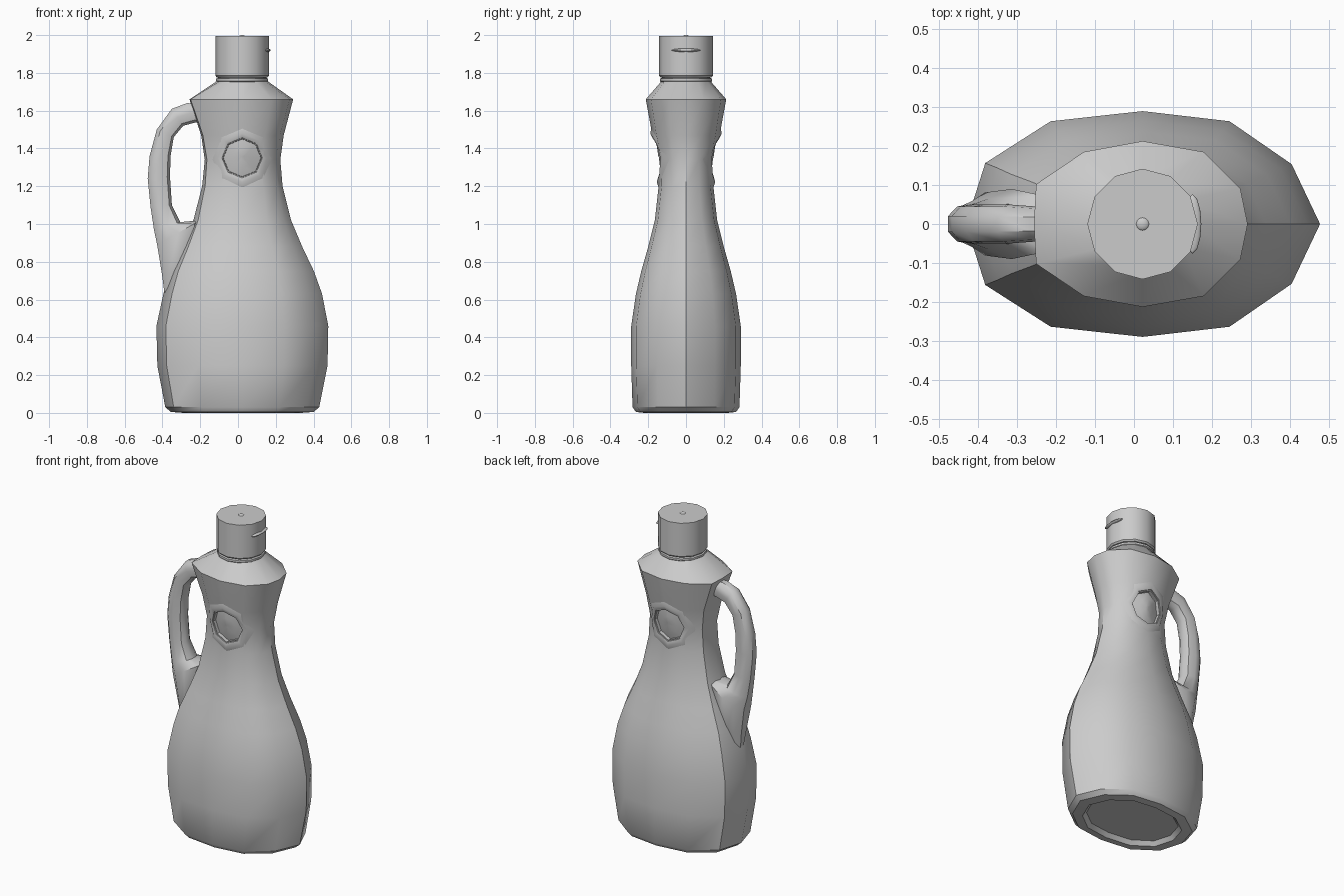
import bpy, bmesh, math
from mathutils import Vector
from mathutils.bvhtree import BVHTree

if "Cube" in bpy.data.objects:
    bpy.data.objects.remove(bpy.data.objects["Cube"])

CX = 0.022  # axis of the neck and cap


def loft(name, rings, wrap=False):
    """Skin a list of equal-length vertex rings; cap the ends or wrap round."""
    bm = bmesh.new()
    vs = [[bm.verts.new(p) for p in r] for r in rings]
    n = len(vs[0])
    pairs = list(zip(vs, vs[1:])) + ([(vs[-1], vs[0])] if wrap else [])
    for a, b in pairs:
        for i in range(n):
            j = (i + 1) % n
            bm.faces.new((a[i], a[j], b[j], b[i]))
    if not wrap:
        bm.faces.new(vs[0])
        bm.faces.new(vs[-1])
    bmesh.ops.recalc_face_normals(bm, faces=bm.faces)
    me = bpy.data.meshes.new(name)
    bm.to_mesh(me)
    bm.free()
    ob = bpy.data.objects.new(name, me)
    bpy.context.collection.objects.link(ob)
    return ob


def smooth(ob, angle=35):
    bpy.ops.object.select_all(action='DESELECT')
    ob.select_set(True)
    bpy.context.view_layer.objects.active = ob
    bpy.ops.object.shade_smooth_by_angle(angle=math.radians(angle))


# Unit quarter outlines (right side, left side): low body, shoulder, round neck
OUTLINES = [
    ([(1, 0), (.84, .53), (.49, .91), (0, 1)], [(1, 0), (.89, .54), (.52, .91)]),
    ([(1, 0), (.93, .43), (.58, .87), (0, 1)], [(1, 0), (.98, .48), (.54, .87)]),
    ([(1, 0), (.866, .5), (.5, .866), (0, 1)], [(1, 0), (.866, .5), (.5, .866)]),
]


def outline(z, xl, xr, yr):
    a, b, t = 0, 1, min(max((z - .9) / .76, 0), 1)
    if z > 1.7:
        a = b = 2
    mix = lambda s: [Vector(p).lerp(Vector(q), t) for p, q in zip(OUTLINES[a][s], OUTLINES[b][s])]
    right, left = mix(0), mix(1)
    half = [(CX + (xr - CX) * p.x, yr * p.y) for p in right]
    half += [(CX - (CX - xl) * p.x, yr * p.y) for p in reversed(left)]
    ring = half + [(x, -y) for x, y in reversed(half[1:-1])]
    return [(x, y, z) for x, y in ring]


# Body: z, left x, right x, half depth
body = loft("bottle_body", [outline(*s) for s in [
    (.025, -.27, .31, .20), (.0, -.29, .335, .22), (.005, -.355, .40, .265), (.03, -.385, .43, .283),
    (.25, -.427, .474, .29), (.46, -.432, .478, .29), (.63, -.395, .445, .265),
    (.75, -.358, .402, .237), (.88, -.298, .34, .2), (1.02, -.236, .281, .165),
    (1.2, -.19, .236, .145), (1.34, -.176, .224, .146), (1.47, -.195, .242, .178),
    (1.66, -.257, .292, .213), (1.765, -.1, .144, .122)]])

# Dimples on front and back, following the body surface
bm = bmesh.new()
bm.from_mesh(body.data)
tree = BVHTree.FromBMesh(bm)
bm.free()


def octagon(side, r, lift=None, y=None):
    ring = []
    for i in range(8):
        a = i * math.tau / 8
        x, z = CX + r * math.cos(a), 1.35 + r * math.sin(a)
        hit = tree.ray_cast(Vector((x, side, z)), Vector((0, -side, 0)))[0]
        ring.append((x, side * y if y else hit.y + side * lift, z))
    return ring


for side, label in ((-1, "front"), (1, "back")):
    cutter = loft("dimple_cutter", [octagon(side, .1, y=.4), octagon(side, .1, lift=-.022),
                                    octagon(side, .05, lift=-.008), octagon(side, .01, lift=-.004)])
    cut = body.modifiers.new("dimple", 'BOOLEAN')
    cut.operation, cut.object, cut.solver = 'DIFFERENCE', cutter, 'EXACT'
    bpy.context.view_layer.objects.active = body
    bpy.ops.object.modifier_apply(modifier=cut.name)
    bpy.data.objects.remove(cutter)
    smooth(loft(label + "_dimple_rim", [octagon(side, .16, -.002), octagon(side, .13, .009),
                                        octagon(side, .107, .004), octagon(side, .099, -.022)], wrap=True), 50)
smooth(body)

# Handle: outer x, z, inner x, z, half width
rings = []
for ox, oz, ix, iz, w in [
        (-.19, 1.635, -.16, 1.55, .042), (-.27, 1.64, -.235, 1.535, .045), (-.35, 1.61, -.29, 1.52, .05),
        (-.43, 1.5, -.34, 1.46, .05), (-.468, 1.36, -.357, 1.36, .05), (-.478, 1.24, -.36, 1.25, .05),
        (-.463, 1.09, -.35, 1.1, .053), (-.445, .97, -.305, 1.01, .065),
        (-.428, .89, -.2, 1.02, .09), (-.402, .73, -.25, .76, .062), (-.385, .6, -.3, .6, .03)]:
    o, i = Vector((ox, 0, oz)), Vector((ix, 0, iz))
    c, h = (o + i) / 2, (o - i) / 2
    rings.append([c + h * u + Vector((0, w * v, 0)) for u, v in
                  [(1, .4), (.6, .9), (0, 1), (-.75, .8), (-1, .35),
                   (-1, -.35), (-.75, -.8), (0, -1), (.6, -.9), (1, -.4)]])
smooth(loft("handle", rings), 40)


# Cap and collar, twelve sided
def turned(name, profile):
    ob = loft(name, [[(CX + r * math.cos(k * math.tau / 12), r * math.sin(k * math.tau / 12), z)
                      for k in range(12)] for r, z in profile])
    smooth(ob)


turned("neck_collar", [(.12, 1.74), (.138, 1.757), (.138, 1.769), (.128, 1.773), (.128, 1.79)])
turned("cap", [(.134, 1.776), (.142, 1.785), (.142, 1.994)])

# Nub on the cap top and thumb tab on its side
for name, loc, scale in (("cap_nub", (CX, 0, 1.99), (.018, .018, .01)),
                         ("cap_tab", (.15, 0, 1.92), (.023, .076, .01))):
    bpy.ops.mesh.primitive_uv_sphere_add(segments=12, ring_count=8, radius=1, location=loc)
    ob = bpy.context.object
    ob.name, ob.scale = name, scale
    smooth(ob, 60)
